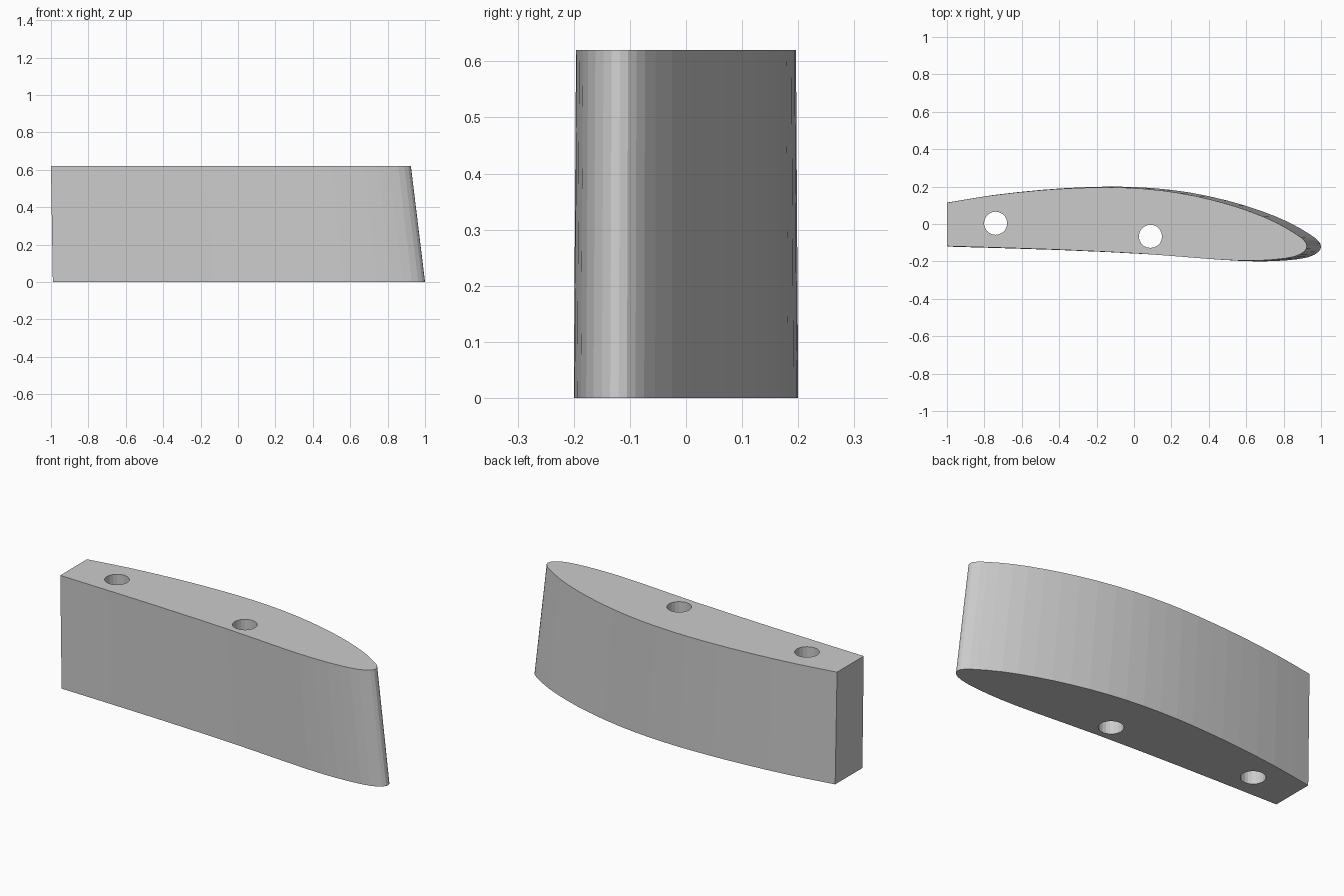
import bpy
import bmesh
from mathutils import Vector

cube = bpy.data.objects.get("Cube")
if cube:
    bpy.data.objects.remove(cube, do_unlink=True)

HEIGHT = 0.62
HOLE_RADIUS = 0.062

grey = bpy.data.materials.new("light grey")
grey.use_nodes = True
grey.diffuse_color = (0.6, 0.6, 0.6, 1)
grey.node_tree.nodes["Principled BSDF"].inputs["Base Color"].default_value = (0.6, 0.6, 0.6, 1)

# Aerofoil outline at the base, from the upper blunt corner round the nose
profile = [Vector(p) for p in (
    (-0.99, 0.116), (-0.75, 0.155), (-0.5, 0.182), (-0.3, 0.195), (-0.1, 0.2),
    (0.1, 0.192), (0.3, 0.168), (0.5, 0.125), (0.68, 0.07), (0.83, 0.008),
    (0.94, -0.055), (0.985, -0.09), (1.0, -0.12), (0.985, -0.15), (0.93, -0.178),
    (0.82, -0.194), (0.66, -0.2), (0.45, -0.19), (0.1, -0.163),
    (-0.4, -0.139), (-0.99, -0.121))]


def smooth_path(points):
    """Adds a midpoint on a smooth curve between each pair of points."""
    path = []
    for i in range(len(points) - 1):
        a, b = points[i], points[i + 1]
        before = points[i - 1] if i else a * 2 - b
        after = points[i + 2] if i + 2 < len(points) else b * 2 - a
        path += [a, (a + b) * 0.5625 - (before + after) * 0.0625]
    return path + [points[-1]]


def new_object(name, bm):
    bmesh.ops.recalc_face_normals(bm, faces=bm.faces)
    mesh = bpy.data.meshes.new(name)
    bm.to_mesh(mesh)
    bm.free()
    mesh.materials.append(grey)
    obj = bpy.data.objects.new(name, mesh)
    bpy.context.collection.objects.link(obj)
    return obj


# Wing section lofted between the base and the slightly shorter top
outline = smooth_path(profile)
bm = bmesh.new()
base = [bm.verts.new((p.x, p.y, 0)) for p in outline]
top = [bm.verts.new(((p.x + 0.99) * 0.967 - 1, p.y * 0.98, HEIGHT)) for p in outline]
bm.faces.new(base)
bm.faces.new(top)
for i in range(len(base)):
    j = (i + 1) % len(base)
    bm.faces.new((base[i], base[j], top[j], top[i]))
wing = new_object("wing_section", bm)

# Two round spar holes drilled right through
for name, x, y in (("rear_hole", -0.74, 0.004), ("front_hole", 0.088, -0.066)):
    bm = bmesh.new()
    bmesh.ops.create_cone(bm, cap_ends=True, segments=20, radius1=HOLE_RADIUS,
                          radius2=HOLE_RADIUS, depth=HEIGHT * 2)
    bmesh.ops.translate(bm, verts=bm.verts, vec=(x, y, HEIGHT / 2))
    cutter = new_object(name, bm)
    cutter.hide_render = True
    cut = wing.modifiers.new(name, "BOOLEAN")
    cut.operation = "DIFFERENCE"
    cut.solver = "EXACT"
    cut.object = cutter
    bpy.context.view_layer.objects.active = wing
    bpy.ops.object.modifier_apply(modifier=cut.name)
    bpy.data.objects.remove(cutter, do_unlink=True)
